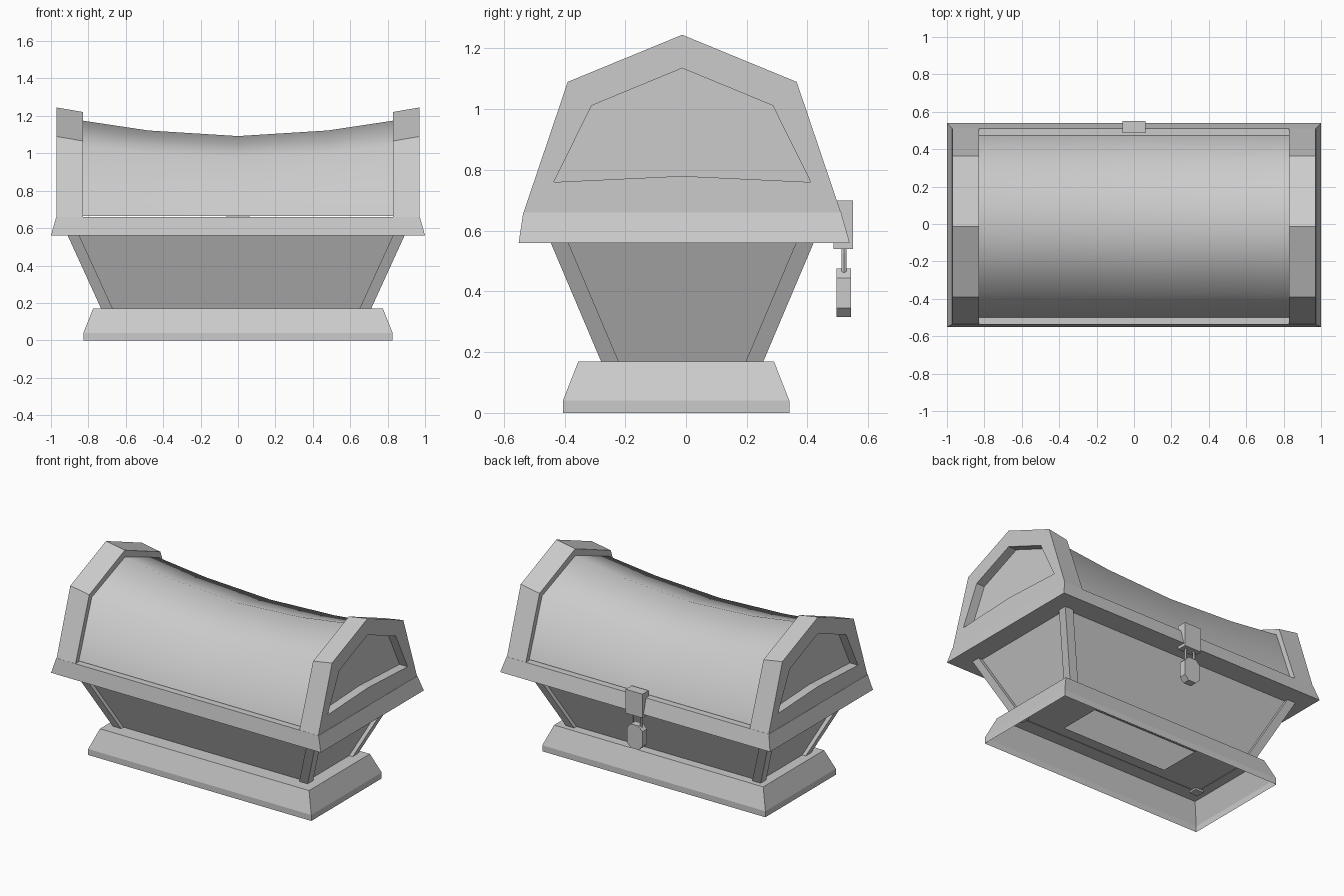
import bpy, bmesh
from math import pi, sin, cos

if "Cube" in bpy.data.objects:
    bpy.data.objects.remove(bpy.data.objects["Cube"])


def make(name, bm, smooth=False):
    bmesh.ops.recalc_face_normals(bm, faces=bm.faces)
    for f in bm.faces:
        f.smooth = smooth
    me = bpy.data.meshes.new(name)
    bm.to_mesh(me)
    bm.free()
    ob = bpy.data.objects.new(name, me)
    bpy.context.collection.objects.link(ob)
    return ob


def loft(name, rings, cap_start=False, cap_end=False, closed=True, smooth=False):
    """Skin a series of point rings."""
    bm = bmesh.new()
    loops = [[bm.verts.new(p) for p in r] for r in rings]
    n = len(rings[0])
    for a, b in zip(loops, loops[1:]):
        for i in range(n if closed else n - 1):
            j = (i + 1) % n
            bm.faces.new((a[i], a[j], b[j], b[i]))
    if cap_start:
        bm.faces.new(loops[0])
    if cap_end:
        bm.faces.new(loops[-1])
    return make(name, bm, smooth)


def rect(hx, hy, z, cx=0.0, cy=0.0):
    return [(cx + sx * hx, cy + sy * hy, z)
            for sx, sy in ((-1, -1), (1, -1), (1, 1), (-1, 1))]


CY = -0.0125   # middle of the lid and body in y
CX = -0.01     # body sits a touch off centre

# Plinth: open-bottomed shell with a hole in its top
loft("plinth", [rect(.827, .373, 0, 0, -.0325), rect(.827, .373, .04, 0, -.0325),
                rect(.775, .322, .17, 0, -.0325), rect(.39, .15, .17, 0, -.0325)])

# Recessed tapered body panels
loft("body_panels", [rect(.694, .240, .165, CX, CY), rect(.874, .407, .565, CX, CY)])

# Four slanted corner posts
for sx in (-1, 1):
    for sy in (-1, 1):
        rings = []
        for z, x, y in ((.15, .713, .259), (.57, .905, .437)):
            rings.append(rect(.031, .029, z, CX + sx * (x - .031), CY + sy * (y - .029)))
        loft("corner_post", rings, True, True)

# Rim band under the lid
loft("rim", [rect(.86, .40, .56, 0, -.006), rect(1, .545, .56, 0, -.006),
             rect(.972, .5235, .66, 0, CY), rect(.80, .44, .66, 0, CY)])

# Lid end caps with a recessed gable panel
outer = [(-.5225, .66), (-.377, 1.09), (0, 1.245), (.377, 1.09), (.5225, .66), (0, .66)]
inset = [(-.423, .76), (-.298, 1.012), (0, 1.135), (.298, 1.012), (.423, .76), (0, .78)]
for s in (-1, 1):
    back = [(y, z - .024 if z > 1 else z) for y, z in outer]
    rings = [[(s * x, CY + y, z) for y, z in prof]
             for x, prof in ((.83, back), (.97, outer), (.97, inset), (.91, inset))]
    loft("lid_end_cap", rings, True, True)

# Smooth sagging lid between the caps
prof = [(-.487, .665), (-.35, 1.04), (0, 1.175), (.35, 1.04), (.487, .665)]
rings = []
for x, top in ((-.84, 1.176), (-.48, 1.122), (0, 1.092), (.48, 1.122), (.84, 1.176)):
    k = (top - .665) / (1.175 - .665)
    rings.append([(x, CY + y, .665 + (z - .665) * k) for y, z in prof])
loft("lid_barrel", rings, closed=False, smooth=True)

# Hasp plate at the back
loft("hasp", [rect(.062, .032, z, 0, .518) for z in (.54, .70)], True, True)

# Padlock body: octagonal block
c, w, z0, z1 = .03, .058, .315, .475
octo = [(-w + c, z0), (w - c, z0), (w, z0 + c), (w, z1 - c),
        (w - c, z1), (-w + c, z1), (-w, z1 - c), (-w, z0 + c)]
loft("padlock_body", [[(x, y, z) for x, z in octo] for y in (.496, .544)], True, True)

# Padlock shackle: bent wire
r, t = .033, .009
path = [(r, .46, 1, 0)]
path += [(r * cos(a), .525 + r * sin(a), cos(a), sin(a)) for a in [i * pi / 8 for i in range(9)]]
path += [(-r, .46, -1, 0)]
rings = [[(x + nx * t * cos(b), .52 + t * sin(b), z + nz * t * cos(b))
          for b in [k * pi / 3 for k in range(6)]] for x, z, nx, nz in path]
loft("padlock_shackle", rings, True, True)
